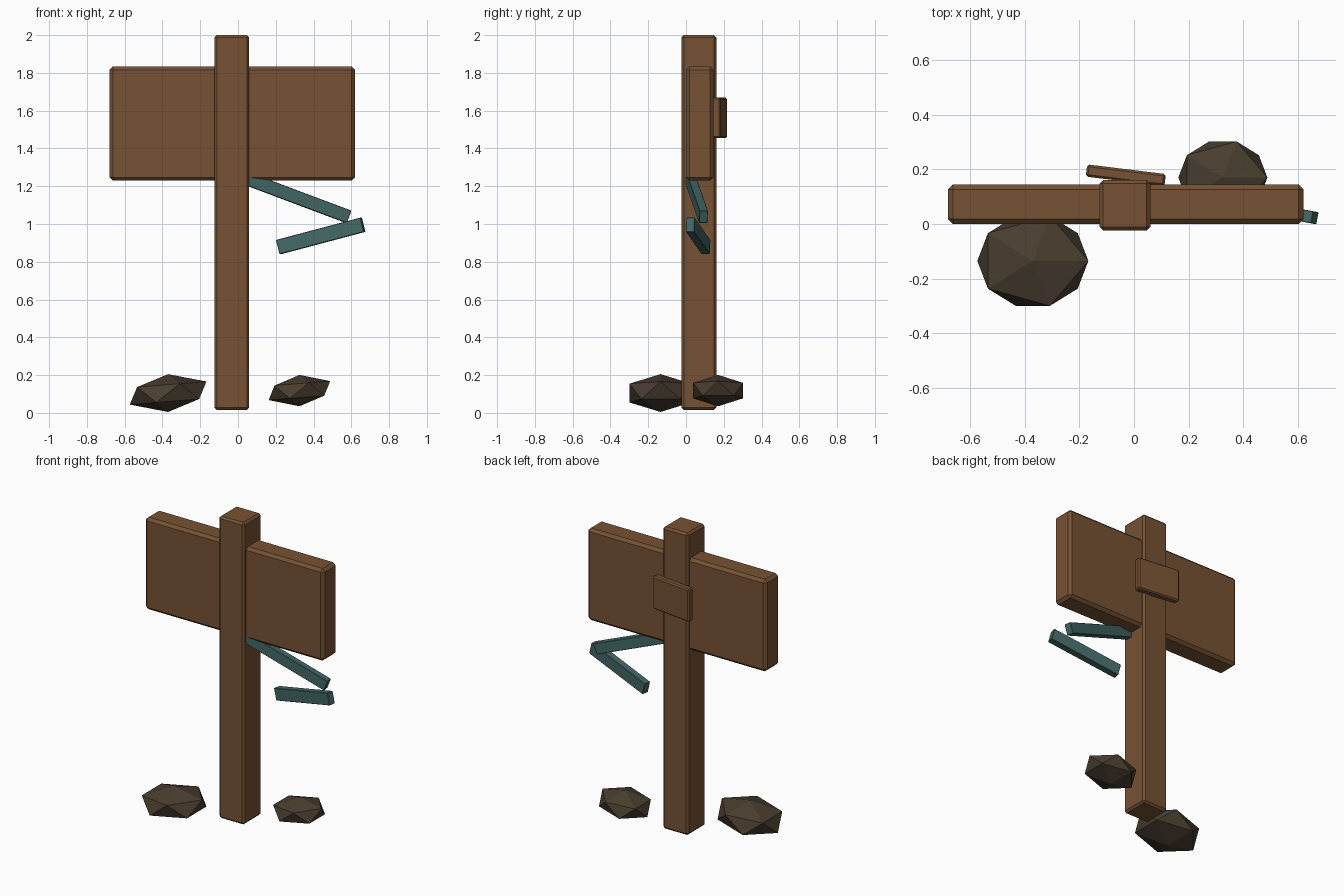
import bpy
import bmesh
from math import radians
from mathutils import Matrix, Vector

cube = bpy.data.objects.get("Cube")
if cube:
    bpy.data.objects.remove(cube, do_unlink=True)


def material(name, color):
    mat = bpy.data.materials.new(name)
    mat.use_nodes = True
    mat.diffuse_color = (*color, 1)
    mat.node_tree.nodes["Principled BSDF"].inputs["Base Color"].default_value = (*color, 1)
    return mat


wood = material("brown wood", (0.18, 0.085, 0.033))
cloth = material("teal cloth", (0.055, 0.138, 0.133))
stone = material("dark stone", (0.066, 0.047, 0.029))


def add_object(name, bm, mat, location):
    mesh = bpy.data.meshes.new(name)
    bm.to_mesh(mesh)
    bm.free()
    mesh.materials.append(mat)
    obj = bpy.data.objects.new(name, mesh)
    obj.location = location
    bpy.context.collection.objects.link(obj)
    return obj


def block(name, center, size, mat, bevel, pitch=0, yaw=0):
    """Chamfered box, pitched about y and then turned about z."""
    bm = bmesh.new()
    bmesh.ops.create_cube(bm, size=1, matrix=Matrix.Diagonal((*size, 1)))
    obj = add_object(name, bm, mat, center)
    obj.rotation_euler = (0, radians(pitch), radians(yaw))
    chamfer = obj.modifiers.new("Chamfer", "BEVEL")
    chamfer.width = bevel
    chamfer.segments = 1
    return obj


def rock(name, center, radii):
    """Flattened low-poly stone leaning slightly up towards +x."""
    bm = bmesh.new()
    bmesh.ops.create_icosphere(bm, subdivisions=1, radius=1)
    for v in bm.verts:
        v.co = Vector(a * b for a, b in zip(v.co, radii))
        v.co.z += 0.08 * v.co.x
    return add_object(name, bm, stone, center)


# Signpost
block("post", (-0.033, 0.068, 1.008), (0.185, 0.185, 1.985), wood, 0.013)
block("sign_board", (-0.03, 0.072, 1.532), (1.3, 0.145, 0.605), wood, 0.018)
block("back_plate", (-0.03, 0.178, 1.562), (0.29, 0.045, 0.215), wood, 0.008, yaw=-7)

# Hanging cloth strips
block("upper_strip", (0.293, 0.054, 1.148), (0.63, 0.045, 0.07), cloth, 0.002, 20.4, 7.5)
block("lower_strip", (0.438, 0.064, 0.937), (0.47, 0.045, 0.078), cloth, 0.002, -14.6, -10.5)

# Stones at the foot
rock("front_stone", (-0.37, -0.135, 0.105), (0.227, 0.193, 0.1))
rock("back_stone", (0.325, 0.17, 0.118), (0.182, 0.155, 0.083))
